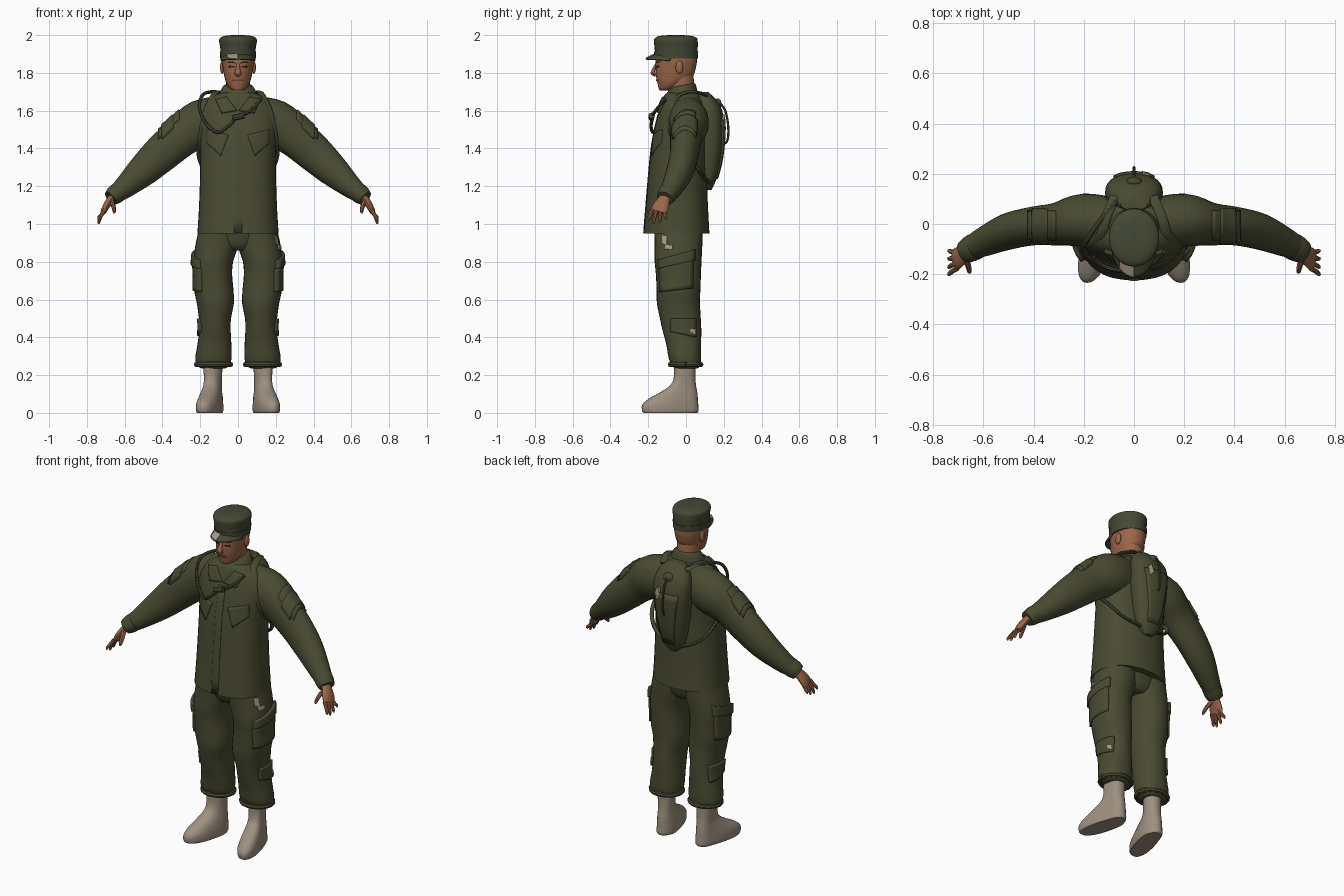
import bpy, bmesh, math
from mathutils import Vector
from mathutils.bvhtree import BVHTree


def material(name, rgb):
    m = bpy.data.materials.new(name)
    m.diffuse_color = (*rgb, 1)
    return m


OLIVE = material("olive_cloth", (0.068, 0.070, 0.032))
CAP = material("cap_green", (0.058, 0.066, 0.034))
SKIN = material("skin", (0.33, 0.135, 0.068))
LIP = material("lips", (0.20, 0.07, 0.045))
DARK = material("dark_brown", (0.025, 0.016, 0.012))
BOOT = material("boot_tan", (0.34, 0.28, 0.215))
PATCH = material("pale_patch", (0.40, 0.33, 0.26))
SIDES = ((1, "right"), (-1, "left"))


def make(name, verts, faces, mat):
    me = bpy.data.meshes.new(name)
    me.from_pydata([tuple(v) for v in verts], [], faces)
    bm = bmesh.new()
    bm.from_mesh(me)
    bmesh.ops.recalc_face_normals(bm, faces=bm.faces)
    bm.to_mesh(me)
    bm.free()
    me.materials.append(mat)
    ob = bpy.data.objects.new(name, me)
    bpy.context.collection.objects.link(ob)
    return ob


def smooth_rows(rows, n):
    """Catmull-Rom interpolation of parameter rows."""
    out = []
    for i in range(len(rows) - 1):
        p = [rows[max(0, min(len(rows) - 1, i + k))] for k in (-1, 0, 1, 2)]
        for k in range(n):
            t = k / n
            out.append([0.5 * (2 * b + (c - a) * t + (2 * a - 5 * b + 4 * c - d) * t * t
                               + (3 * b - a - 3 * c + d) * t ** 3) for a, b, c, d in zip(*p)])
    return out + [list(rows[-1])]


def skin_rings(name, rings, mat):
    n = len(rings[0])
    faces = [(i * n + j, i * n + (j + 1) % n, (i + 1) * n + (j + 1) % n, (i + 1) * n + j)
             for i in range(len(rings) - 1) for j in range(n)]
    faces += [tuple(range(n)), tuple(range((len(rings) - 1) * n, len(rings) * n))]
    return make(name, [v for r in rings for v in r], faces, mat)


def loft(name, rows, mat, s=1, power=2.0, sub=3, n=28):
    """Stack of horizontal superellipses: z, cx, cy, rx, ry."""
    rings = []
    for z, cx, cy, rx, ry in smooth_rows(rows, sub):
        ring = []
        for k in range(n):
            a = 2 * math.pi * k / n
            c, d = math.cos(a), math.sin(a)
            e = 2 / power
            ring.append((s * (cx + rx * math.copysign(abs(c) ** e, c)),
                         cy + ry * math.copysign(abs(d) ** e, d), z))
        rings.append(ring)
    return skin_rings(name, rings, mat)


def sweep(name, rows, mat, s=1, ref=(0, 1, 0), sub=4, n=12):
    """Ellipse swept along a path: x, y, z, radius along ref, radius across."""
    rows = smooth_rows(rows, sub)
    pts = [Vector(r[:3]) for r in rows]
    u, rings = Vector(ref), []
    for i, r in enumerate(rows):
        t = (pts[min(i + 1, len(pts) - 1)] - pts[max(i - 1, 0)]).normalized()
        u = (u - t * u.dot(t)).normalized()
        v = t.cross(u)
        ring = [pts[i] + u * r[3] * math.cos(2 * math.pi * k / n)
                + v * r[4] * math.sin(2 * math.pi * k / n) for k in range(n)]
        rings.append([(s * p.x, p.y, p.z) for p in ring])
    return skin_rings(name, rings, mat)


def plate(name, target, corners, view, mat, thick=0.008, s=1, n=8):
    """Four-cornered plate projected onto a target part."""
    me = target.data
    tree = BVHTree.FromPolygons([v.co for v in me.vertices], [p.vertices for p in me.polygons])
    place = {"front": (lambda a, b: (s * a, -2, b), (0, 1, 0)),
             "back": (lambda a, b: (s * a, 2, b), (0, -1, 0)),
             "side": (lambda a, b: (s * 2, a, b), (-s, 0, 0)),
             "top": (lambda a, b: (s * a, b, 4), (0, 0, -1))}[view]
    c = [Vector(p) for p in corners]
    verts = []
    for i in range(n + 1):
        for j in range(n + 1):
            p = c[0].lerp(c[1], i / n).lerp(c[3].lerp(c[2], i / n), j / n)
            o = Vector(place[0](p.x, p.y))
            hit = tree.ray_cast(o, Vector(place[1]))[0]
            verts.append(hit or tree.find_nearest(o)[0])
    w = n + 1
    ob = make(name, verts, [(i * w + j, i * w + j + 1, (i + 1) * w + j + 1, (i + 1) * w + j)
                            for i in range(n) for j in range(n)], mat)
    m = ob.modifiers.new("thickness", "SOLIDIFY")
    m.thickness, m.offset = thick, 0
    return ob


def ball(name, loc, size, mat):
    bm = bmesh.new()
    bmesh.ops.create_uvsphere(bm, u_segments=16, v_segments=10, radius=1)
    for v in bm.verts:
        v.co = Vector([v.co[k] * size[k] + loc[k] for k in range(3)])
    me = bpy.data.meshes.new(name)
    bm.to_mesh(me)
    bm.free()
    me.materials.append(mat)
    ob = bpy.data.objects.new(name, me)
    bpy.context.collection.objects.link(ob)
    return ob


# Jacket body and trouser seat
jacket = loft("jacket", [(.95, 0, -.05, .215, .174), (1.1, 0, -.048, .206, .164), (1.3, 0, -.043, .2, .152),
                         (1.42, 0, -.035, .202, .147), (1.52, 0, -.025, .212, .138), (1.6, 0, -.015, .2, .128),
                         (1.65, 0, -.018, .165, .11), (1.685, 0, -.02, .115, .092), (1.7, 0, -.02, .07, .07)],
              OLIVE, power=2.3, n=36)
plate("jacket_placket", jacket, [(-.022, .955), (.022, .955), (.022, 1.58), (-.022, 1.58)], "front", OLIVE, .006)
loft("trouser_seat", [(.86, 0, -.035, .1, .085), (.89, 0, -.038, .17, .11), (.97, 0, -.04, .2, .13)], OLIVE)

# Collar, raised at the back
collar = loft("collar", [(1.655, 0, -.03, .115, .1), (1.69, 0, -.025, .1, .085), (1.725, 0, -.018, .082, .07),
                         (1.735, 0, -.018, .068, .06)], OLIVE)
for v in collar.data.vertices:
    v.co.z += .18 * (v.co.y + .02)

# Neck, head and face
loft("neck", [(1.66, 0, -.025, .066, .07), (1.72, 0, -.025, .062, .07), (1.8, 0, -.03, .064, .068)], SKIN)
head = loft("head", [(1.708, 0, -.115, .022, .025), (1.718, 0, -.1, .042, .045), (1.75, 0, -.075, .063, .077),
                     (1.79, 0, -.06, .074, .1), (1.83, 0, -.054, .081, .107), (1.87, 0, -.052, .086, .11),
                     (1.93, 0, -.052, .085, .105)], SKIN, power=2.15)
sweep("nose", [(0, -.157, 1.848, .006, .008), (0, -.171, 1.818, .009, .012), (0, -.176, 1.798, .011, .018),
               (0, -.16, 1.786, .006, .012)], SKIN)
plate("mouth", head, [(-.028, 1.757), (.028, 1.757), (.022, 1.766), (-.022, 1.766)], "front", LIP)
for s, side in SIDES:
    plate(side + "_eye", head, [(.018, 1.829), (.048, 1.83), (.045, 1.838), (.021, 1.837)], "front", DARK, .004, s)
    plate(side + "_brow", head, [(.014, 1.851), (.055, 1.853), (.052, 1.861), (.016, 1.858)], "front", DARK, .004, s)
    ball(side + "_ear", (s * .084, -.035, 1.83), (.011, .02, .035), SKIN)

# Cap with crown, band and brim
loft("cap_crown", [(1.875, 0, -.052, .09, .111), (1.93, 0, -.052, .094, .114), (1.968, 0, -.054, .1, .116),
                   (1.985, 0, -.054, .095, .11), (1.996, 0, -.054, .07, .083), (2.0, 0, -.054, .03, .035)], CAP)
loft("cap_band", [(1.876, 0, -.052, .094, .115), (1.912, 0, -.052, .096, .117)], CAP, sub=1)
verts, N, M = [], 16, 4
for i in range(N + 1):
    for j in range(M + 1):
        t, q = 2 * i / N - 1, j / M
        a = t * 1.35
        verts.append((math.sin(a) * (.09 + .006 * q), -.05 - math.cos(a) * (.108 + .056 * q),
                      1.902 - .026 * q - .012 * t * t))
brim = make("cap_brim", verts, [(i * 5 + j, i * 5 + j + 1, i * 5 + j + 6, i * 5 + j + 5)
                                for i in range(N) for j in range(M)], CAP)
brim.modifiers.new("thickness", "SOLIDIFY").thickness = .007
plate("brim_patch", brim, [(-.055, 1.878), (0, 1.878), (0, 1.9), (-.055, 1.897)], "front", PATCH, .009)

for s, side in SIDES:
    # Lapels and chest pockets
    plate(side + "_lapel", jacket, [(.005, 1.6), (.085, 1.585), (.115, 1.655), (.06, 1.67)], "front", OLIVE, .024, s)
    plate(side + "_chest_pocket", jacket, [(.09, 1.36), (.165, 1.43), (.165, 1.5), (.05, 1.47)], "front", OLIVE,
          .009, s)

    # Sleeve, cuff and sleeve pocket
    sleeve = sweep(side + "_sleeve", [(.08, .005, 1.56, .1, .12), (.2, .015, 1.53, .106, .125),
                   (.3, 0, 1.462, .086, .108), (.4, -.008, 1.378, .077, .1), (.5, -.03, 1.285, .072, .085),
                   (.6, -.072, 1.195, .058, .06), (.655, -.1, 1.153, .046, .046)], OLIVE, s, n=24)
    sweep(side + "_cuff", [(.63, -.088, 1.172, .054, .052), (.655, -.101, 1.152, .052, .05),
                           (.674, -.111, 1.136, .046, .042)], OLIVE, s, n=20)
    plate(side + "_sleeve_pocket", sleeve, [(.31, -.06), (.42, -.065), (.42, .05), (.31, .05)], "top", OLIVE, .014, s)
    plate(side + "_sleeve_flap", sleeve, [(.34, -.07), (.40, -.072), (.40, .055), (.34, .055)], "top", OLIVE, .026, s)

    # Hand with four fingers and a thumb
    sweep(side + "_palm", [(.655, -.1, 1.155, .028, .022), (.678, -.118, 1.125, .034, .02),
                           (.7, -.135, 1.09, .044, .018), (.712, -.145, 1.063, .042, .014)], SKIN, s)
    for k, (y, dy, z) in enumerate(((-.178, -.022, 1.015), (-.157, -.014, 1.0), (-.136, -.002, 1.005),
                                    (-.115, .008, 1.025))):
        sweep(f"{side}_finger_{k + 1}", [(.705, y, 1.075, .011, .011), (.725, y + dy * .5, 1.045, .01, .01),
              (.736, y + dy, z + .012, .008, .008), (.738, y + dy, z, .003, .003)], SKIN, s, n=8)
    sweep(side + "_thumb", [(.672, -.13, 1.125, .016, .014), (.66, -.165, 1.095, .013, .012),
                            (.655, -.188, 1.068, .01, .009), (.655, -.193, 1.056, .004, .004)], SKIN, s, n=8)

    # Trouser leg with cargo and shin pockets
    leg = loft(side + "_trouser_leg", [(.96, .105, -.04, .105, .128), (.88, .114, -.04, .113, .126),
               (.8, .13, -.042, .104, .124), (.73, .131, -.04, .1, .119), (.65, .128, -.04, .104, .116),
               (.58, .12, -.04, .098, .114), (.5, .122, -.03, .085, .108), (.44, .122, -.022, .083, .103),
               (.36, .125, -.012, .09, .092), (.29, .13, -.006, .096, .086), (.25, .132, 0, .085, .074),
               (.235, .13, 0, .06, .06)], OLIVE, s, power=2.2)
    plate(side + "_cargo_pocket", leg, [(-.135, .64), (.035, .66), (.04, .85), (-.14, .76)], "side", OLIVE, .02, s)
    plate(side + "_cargo_flap", leg, [(-.14, .765), (.045, .81), (.045, .865), (-.14, .81)], "side", OLIVE, .034, s)
    plate(side + "_shin_pocket", leg, [(-.08, .43), (.05, .4), (.05, .5), (-.08, .5)], "side", OLIVE, .022, s)
    sweep(side + "_leg_hem", [(.13 + .09 * math.cos(a * math.pi / 8), .08 * math.sin(a * math.pi / 8) - .002, .256,
                               .014, .014) for a in range(17)], OLIVE, s, ref=(0, 0, 1), sub=1, n=8)

    # Boot: sole, foot and shaft, toe turned outward
    boot = loft(side + "_boot", [(0, .13, -.083, .056, .142), (.012, .13, -.083, .06, .15),
                (.045, .13, -.083, .06, .148), (.075, .13, -.067, .056, .13), (.105, .13, -.042, .051, .102),
                (.14, .13, -.018, .046, .072), (.18, .13, -.008, .046, .058), (.26, .13, -.006, .05, .056)],
                BOOT, s, power=2.3)
    for v in boot.data.vertices:
        v.co.x += s * max(0, -v.co.y) * .24

    # Pack straps over the shoulder and back under the arm
    sweep(side + "_strap", [(.075, .11, 1.68, .02, .007), (.11, .03, 1.7, .02, .007), (.135, -.05, 1.67, .02, .007),
          (.175, -.09, 1.58, .018, .007), (.205, -.07, 1.45, .014, .007), (.205, .03, 1.34, .012, .007),
          (.15, .085, 1.26, .012, .008), (.05, .125, 1.215, .012, .008)], OLIVE, s, ref=(1, 0, 0), n=8)

# Pack with flap, filler cap and tubes
pack = loft("backpack", [(1.18, 0, .115, .025, .02), (1.23, 0, .118, .07, .04), (1.34, 0, .122, .095, .066),
                         (1.5, 0, .125, .113, .078), (1.6, 0, .122, .113, .07), (1.66, 0, .105, .092, .054),
                         (1.7, 0, .085, .055, .03)], OLIVE, power=2.3)
plate("pack_panel", pack, [(-.035, 1.24), (.035, 1.24), (.08, 1.55), (-.08, 1.55)], "back", OLIVE, .016)
plate("pack_patch", pack, [(.03, 1.53), (.055, 1.5), (.06, 1.56), (.04, 1.58)], "back", PATCH, .02)
ball("filler_cap", (0, .168, 1.635), (.032, .02, .03), OLIVE)
sweep("pack_loop", [(0, .17, 1.65, .006, .006), (0, .208, 1.6, .006, .006), (0, .224, 1.51, .006, .006),
                    (0, .218, 1.44, .006, .006), (0, .19, 1.42, .006, .006)], OLIVE, ref=(1, 0, 0), n=8)
sweep("drinking_tube", [(x, y, z, .009, .009) for x, y, z in (
    (-.07, .09, 1.69), (-.13, .02, 1.7), (-.185, -.06, 1.685), (-.205, -.1, 1.62), (-.175, -.135, 1.54),
    (-.11, -.172, 1.485), (-.05, -.185, 1.52), (0, -.175, 1.57), (.06, -.165, 1.595), (.12, -.11, 1.66))],
    OLIVE, ref=(0, 0, 1), n=8)
sweep("tube_clip", [(-.03, -.185, 1.56, .014, .014), (.03, -.182, 1.575, .016, .018)], OLIVE, ref=(0, 0, 1), n=8)

# Pale patches on one trouser leg
leg = bpy.data.objects["right_trouser_leg"]
plate("hip_patch", leg, [(-.125, .9), (-.1, .88), (-.1, .935), (-.125, .94)], "side", PATCH, .008)
plate("hip_patch_tail", leg, [(-.11, .865), (-.07, .868), (-.07, .885), (-.11, .89)], "side", PATCH, .009)
plate("calf_patch", leg, [(.02, .425), (.045, .41), (.045, .44), (.02, .445)], "side", PATCH, .03)

bpy.ops.object.select_all(action="SELECT")
bpy.context.view_layer.objects.active = jacket
bpy.ops.object.shade_smooth_by_angle(angle=math.radians(42))
